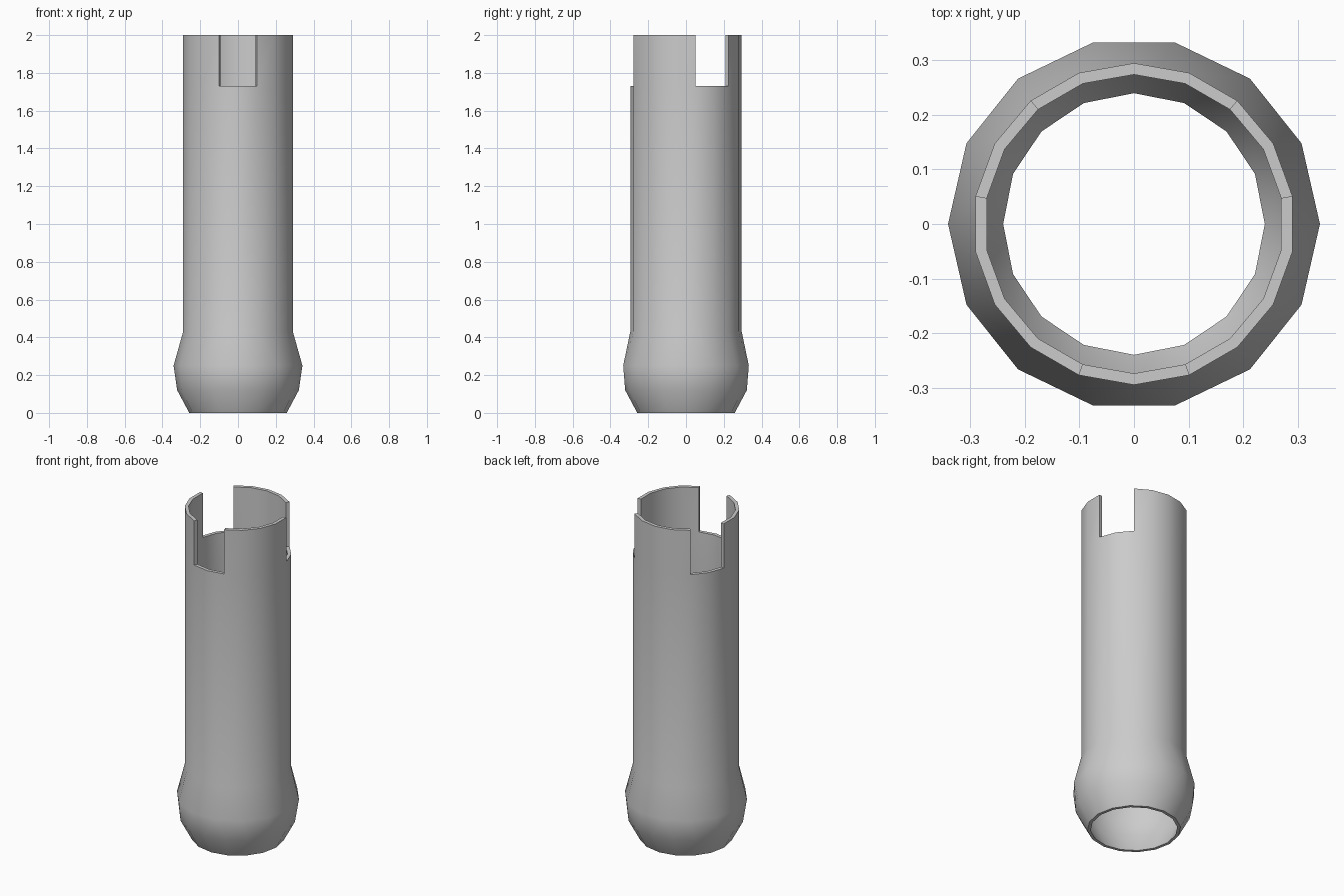
import bpy
import bmesh
from math import cos, sin, radians

cube = bpy.data.objects.get("Cube")
if cube:
    bpy.data.objects.remove(cube, do_unlink=True)

bm = bmesh.new()
SIDES = 18          # sides of the straight tube
FLOOR, TOP = 1.73, 2.0


def ring(sides, phase, radius, z):
    """A ring of vertices, each paired with its angle in degrees."""
    angles = [phase + 360 * i / sides for i in range(sides)]
    return [(a, bm.verts.new((radius * cos(radians(a)), radius * sin(radians(a)), z)))
            for a in angles]


def join(a, b):
    """Skin two rings that may have different numbers of sides."""
    a = a + [(a[0][0] + 360, a[0][1])]
    b = b + [(b[0][0] + 360, b[0][1])]
    i = j = 0
    while i < len(a) - 1 or j < len(b) - 1:
        next_a = a[i + 1][0] if i < len(a) - 1 else 999
        next_b = b[j + 1][0] if j < len(b) - 1 else 999
        face = [a[i][1], b[j][1]]
        if next_b <= next_a + 0.01:
            j += 1
            face.append(b[j][1])
        if next_a <= next_b + 0.01:
            i += 1
            face.append(a[i][1])
        bm.faces.new(face)


def wall(profile):
    """Bulged foot and straight tube, up to the notch floor."""
    rings = [ring(*row) for row in profile]
    for low, high in zip(rings, rings[1:]):
        join(low, high)
    return rings[0], [v for _, v in rings[-1]]


# outer and inner walls: sides, phase, radius, height
outer_foot, outer = wall([(16, 0, 0.258, 0), (16, 0, 0.322, 0.12), (14, 0, 0.341, 0.25),
                          (SIDES, 10, 0.295, 0.43), (SIDES, 10, 0.295, FLOOR)])
inner_foot, inner = wall([(16, 0, 0.24, 0), (16, 0, 0.302, 0.13), (14, 0, 0.32, 0.25),
                          (SIDES, 10, 0.274, 0.42), (SIDES, 10, 0.274, FLOOR)])
join(outer_foot, inner_foot)

# crown with three notches, each two segments wide
outer_top = [v for _, v in ring(SIDES, 10, 0.295, TOP)]
inner_top = [v for _, v in ring(SIDES, 10, 0.274, TOP)]
for i in range(SIDES):
    k = (i + 1) % SIDES
    if i % 6 < 2:
        bm.faces.new((outer[i], outer[k], inner[k], inner[i]))
    else:
        bm.faces.new((outer[i], outer[k], outer_top[k], outer_top[i]))
        bm.faces.new((inner[i], inner[k], inner_top[k], inner_top[i]))
        bm.faces.new((outer_top[i], outer_top[k], inner_top[k], inner_top[i]))
    if i % 6 in (0, 2):
        bm.faces.new((outer[i], inner[i], inner_top[i], outer_top[i]))

# drop the unused vertices in the middle of each notch
bmesh.ops.delete(bm, geom=[v for v in bm.verts if not v.link_faces], context='VERTS')
bmesh.ops.recalc_face_normals(bm, faces=bm.faces[:])

mesh = bpy.data.meshes.new("notched_tube")
bm.to_mesh(mesh)
bm.free()
tube = bpy.data.objects.new("notched_tube", mesh)
bpy.context.collection.objects.link(tube)

# plain grey material
grey = bpy.data.materials.new("light grey")
grey.use_nodes = True
colour = (0.6, 0.6, 0.6, 1)
grey.diffuse_color = colour
grey.node_tree.nodes["Principled BSDF"].inputs["Base Color"].default_value = colour
mesh.materials.append(grey)

bpy.ops.object.select_all(action='DESELECT')
tube.select_set(True)
bpy.context.view_layer.objects.active = tube
bpy.ops.object.shade_smooth_by_angle(angle=radians(38))
